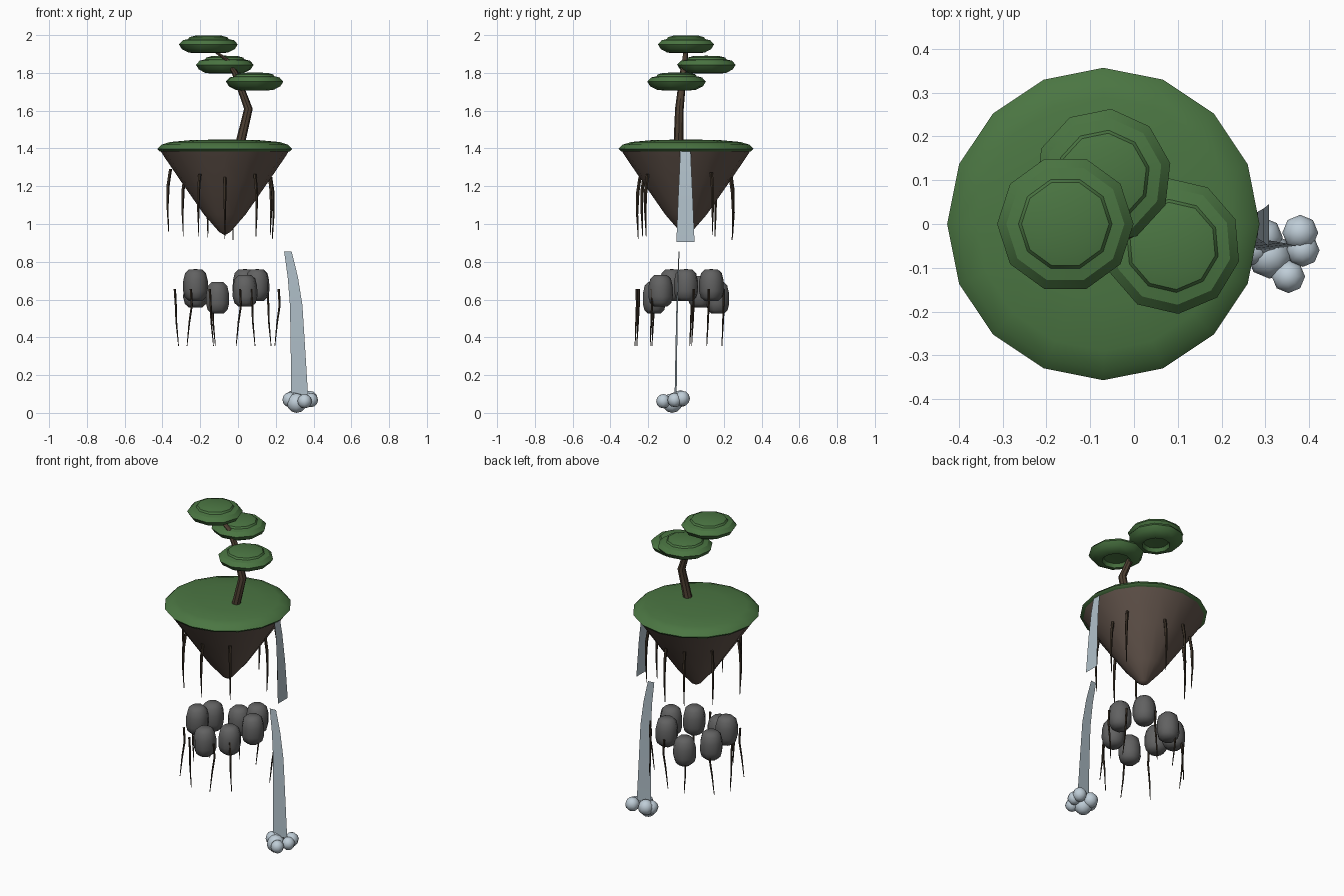
import bpy, bmesh, math, random
from mathutils import Vector

if "Cube" in bpy.data.objects:
    bpy.data.objects.remove(bpy.data.objects["Cube"])
random.seed(4)

def mat(name, r, g, b):
    m = bpy.data.materials.new(name)
    m.diffuse_color = (r, g, b, 1)
    m.use_nodes = True
    m.node_tree.nodes["Principled BSDF"].inputs["Base Color"].default_value = m.diffuse_color
    return m

GRASS = mat("grass green", .07, .18, .055)
EARTH = mat("earth brown", .125, .09, .072)
BARK = mat("bark brown", .075, .05, .032)
ROOT = mat("root dark brown", .04, .028, .018)
STONE = mat("stone grey", .12, .12, .12)
WATER = mat("water blue grey", .44, .53, .59)
FOAM = mat("foam pale blue", .52, .61, .68)

def finish(name, bm, material, angle=40, fix=True):
    if fix:
        bmesh.ops.recalc_face_normals(bm, faces=bm.faces)
    me = bpy.data.meshes.new(name)
    bm.to_mesh(me)
    bm.free()
    me.materials.append(material)
    ob = bpy.data.objects.new(name, me)
    bpy.context.collection.objects.link(ob)
    bpy.ops.object.select_all(action='DESELECT')
    ob.select_set(True)
    bpy.context.view_layer.objects.active = ob
    bpy.ops.object.shade_smooth_by_angle(angle=math.radians(angle))
    return ob

def bridge(bm, a, b):
    n = len(a)
    for i in range(n):
        j = (i + 1) % n
        if len(b) == 1:
            bm.faces.new((a[i], a[j], b[0]))
        elif len(a) == 1:
            bm.faces.new((a[0], b[j], b[i]))
        else:
            bm.faces.new((a[i], a[j], b[j], b[i]))

def lathe(name, profile, sides, centre, material, angle=40, turn=0):
    """Revolve (radius, height) points around a vertical axis; radius 0 is a pole."""
    bm = bmesh.new()
    cx, cy, cz = centre
    rings = []
    for r, z in profile:
        k = sides if r else 1
        rings.append([bm.verts.new((cx + r * math.cos(turn + math.tau * i / sides),
                                    cy + r * math.sin(turn + math.tau * i / sides), cz + z))
                      for i in range(k)])
    for a, b in zip(rings, rings[1:]):
        if len(a) == 1:
            a, b = b, a
        bridge(bm, a, b)
    return finish(name, bm, material, angle)

def tube(name, pts, radii, sides, material):
    """Tapered tube made of horizontal rings along a path."""
    bm = bmesh.new()
    rings = [[bm.verts.new(Vector(p) + Vector((r * math.cos(math.tau * i / sides),
                                               r * math.sin(math.tau * i / sides), 0)))
              for i in range(sides)] for p, r in zip(pts, radii)]
    for a, b in zip(rings, rings[1:]):
        bridge(bm, a, b)
    bm.faces.new(rings[0])
    bm.faces.new(rings[-1])
    return finish(name, bm, material)

def sheet(name, pts, half_widths, side, material):
    """Thin ribbon of falling water."""
    bm = bmesh.new()
    side = Vector(side)
    rows = [(bm.verts.new(Vector(p) - side * w), bm.verts.new(Vector(p) + side * w))
            for p, w in zip(pts, half_widths)]
    for a, b in zip(rows, rows[1:]):
        bm.faces.new((a[0], b[0], b[1], a[1]))
    return finish(name, bm, material, fix=False)

CX = -.07

# Floating island: grass cap and earth cone
lathe("grass_cap", [(0, 1.448), (.18, 1.444), (.29, 1.434), (.335, 1.42), (.357, 1.398),
                    (.345, 1.385), (0, 1.38)], 16, (CX, 0, 0), GRASS, 50)
lathe("island_earth", [(0, 1.385), (.342, 1.39), (.32, 1.355), (.228, 1.22), (.11, 1.05),
                       (.03, .958), (0, .94)], 16, (CX, 0, 0), EARTH)

# Tree: bent trunk and three leaf pads
tube("trunk", [(.01, -.04, 1.42), (.055, -.035, 1.61), (-.015, -.015, 1.80),
               (-.06, -.005, 1.87), (-.15, 0, 1.935)], [.026, .023, .018, .015, .011], 8, BARK)
pad = [(0, .048), (.07, .046), (.1, .038), (.107, .028), (.135, .022), (.156, 0), (.14, -.025),
       (.105, -.043), (.08, -.046), (.07, -.025), (0, -.02)]
for i, c in enumerate([(-.157, 0, 1.951), (-.07, .108, 1.843), (.088, -.05, 1.754)]):
    lathe(f"leaf_pad_{i}", pad, 10, c, GRASS, 35, turn=i * .2)

# Roots hanging from the island, by angle and radius
upper = [(5, .255), (30, .28), (80, .25), (110, .265), (145, .27), (180, .3), (239, .27),
         (270, .255), (308, .27)]
for i, (deg, r) in enumerate(upper):
    a = math.radians(deg)
    x, y = CX + r * math.cos(a), r * math.sin(a)
    ox, oy = .012 * math.cos(a), .012 * math.sin(a)
    top = 1.25 + (r - .255) * .9
    tube(f"upper_root_{i}", [(x - ox, y - oy, top), (x, y, top - .08), (x + ox * .3, y + oy * .3, top - .2),
                             (x - ox * .2, y - oy * .2, top - .33)],
         [.009, .009, .006, .002], 5, ROOT)

# Ring of seven floating stones
stone = [(0, .086), (.035, .084), (.055, .065), (.065, .025), (.066, -.03), (.057, -.063),
         (.035, -.083), (0, -.083)]
for i, z in enumerate([.675, .675, .608, .64, .675, .608, .645]):
    a = math.tau * i / 7
    lathe(f"floating_stone_{i}", stone, 8, (CX + .172 * math.cos(a), .172 * math.sin(a), z),
          STONE, 45, turn=random.random())

# Loose roots around the stones
lower = [(-.335, .03), (-.25, -.17), (-.15, -.26), (.01, -.25), (.07, -.18), (.215, .04),
         (.155, .12), (.01, .2), (-.14, .2), (-.25, .12)]
for i, (x, y) in enumerate(lower):
    d = -.02 if i % 2 else .02
    tube(f"lower_root_{i}", [(x, y, .655), (x + .005, y, .57), (x + d * .4, y - .004, .48),
                             (x + d, y - .01, .355)], [.007, .006, .005, .002], 5, ROOT)

# Two waterfall ribbons
sheet("upper_waterfall", [(.268, -.003, 1.40), (.283, -.003, 1.3), (.297, -.003, 1.13), (.308, -.003, .905)],
      [.027, .031, .039, .048], (0, 1, 0), WATER)
sheet("lower_waterfall", [(.264, -.037, .855), (.29, -.042, .72), (.308, -.047, .57),
                          (.317, -.051, .35), (.326, -.055, .09)],
      [.02, .027, .033, .038, .045], (1, .12, 0), WATER)

# Foam balls at the foot of the waterfall
for i, (x, y, z, r) in enumerate([(.38, -.02, .076, .041), (.386, -.06, .068, .038),
                                  (.353, -.12, .062, .038), (.31, -.073, .052, .052),
                                  (.295, -.03, .075, .045), (.275, -.055, .07, .04)]):
    bm = bmesh.new()
    bmesh.ops.create_uvsphere(bm, u_segments=8, v_segments=6, radius=r)
    bmesh.ops.translate(bm, verts=bm.verts, vec=(x, y, z))
    finish(f"foam_ball_{i}", bm, FOAM, 60)
